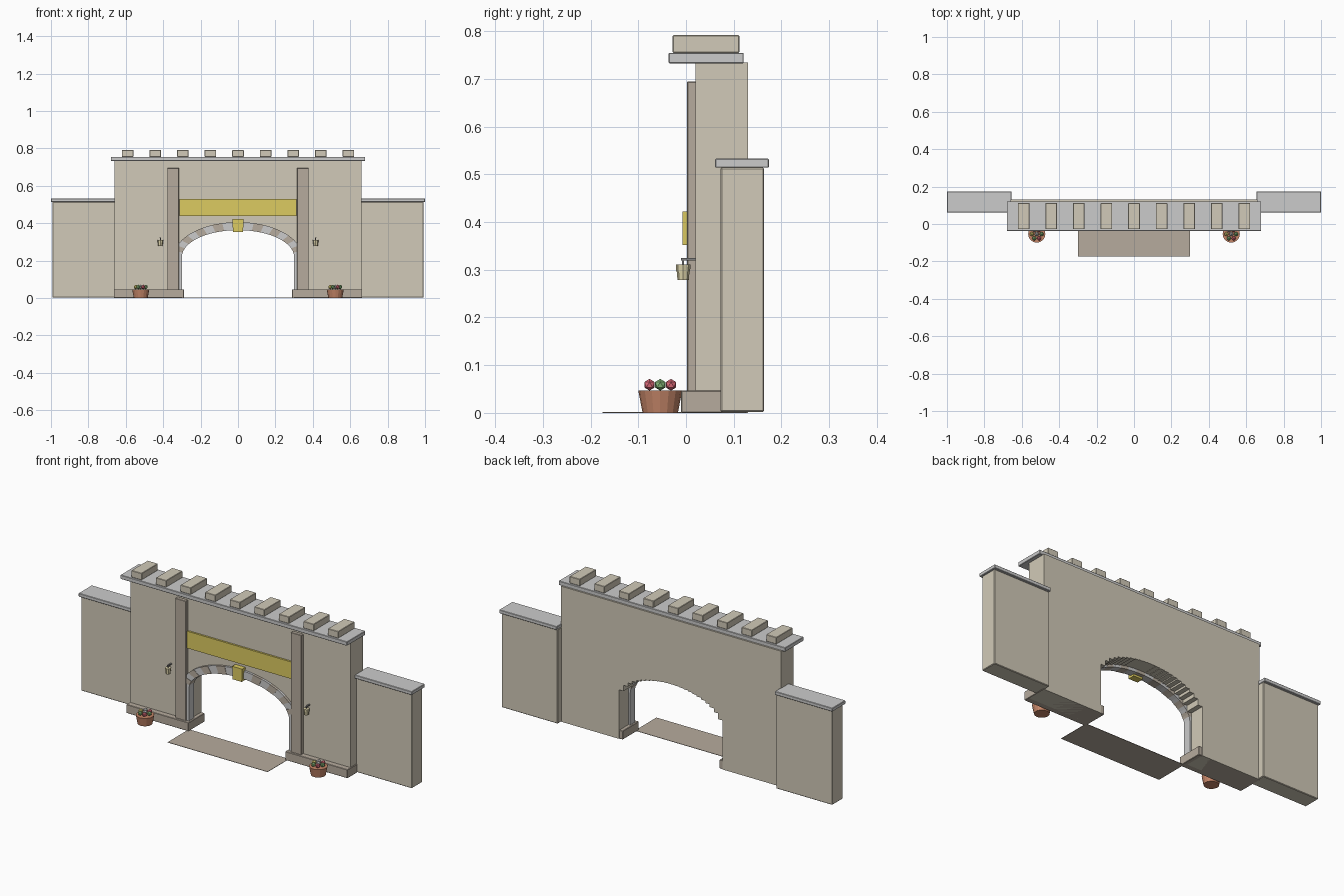
import bpy, bmesh
from math import sin, cos, pi, sqrt

if "Cube" in bpy.data.objects:
    bpy.data.objects.remove(bpy.data.objects["Cube"])

def material(name, r, g, b):
    m = bpy.data.materials.new(name)
    m.diffuse_color = (r, g, b, 1)
    m.use_nodes = True
    m.node_tree.nodes["Principled BSDF"].inputs["Base Color"].default_value = m.diffuse_color
    return m

STONE = material("stone", 0.64, 0.59, 0.48)
DARK = material("dark_stone", 0.47, 0.41, 0.34)
PALE = material("pale_stone", 0.70, 0.71, 0.68)
GOLD = material("gold", 0.72, 0.60, 0.12)
CLAY = material("clay", 0.56, 0.24, 0.14)
LAMP = material("lamp", 0.72, 0.65, 0.40)
IRON = material("iron", 0.22, 0.22, 0.22)
BLOOMS = [material("bloom_" + n, *c) for n, c in (
    ("green", (0.25, 0.5, 0.2)), ("red", (0.75, 0.15, 0.2)),
    ("white", (0.6, 0.6, 0.62)), ("yellow", (0.8, 0.7, 0.2)))]

def finish(name, bm, mat):
    bmesh.ops.recalc_face_normals(bm, faces=bm.faces)
    me = bpy.data.meshes.new(name)
    bm.to_mesh(me)
    bm.free()
    me.materials.append(mat)
    ob = bpy.data.objects.new(name, me)
    bpy.context.collection.objects.link(ob)
    return ob

def box(name, x, y, z, mat, bevel=0.0):
    bm = bmesh.new()
    bmesh.ops.create_cube(bm, size=1)
    for v in bm.verts:
        v.co = [(lo + hi) / 2 + c * (hi - lo) for c, (lo, hi) in zip(v.co, (x, y, z))]
    ob = finish(name, bm, mat)
    if bevel:
        b = ob.modifiers.new("bevel", 'BEVEL')
        b.width, b.segments = bevel, 1
    return ob

def prism(name, pts, y0, y1, mat):
    # extrude an xz outline along y
    bm = bmesh.new()
    f = bm.faces.new([bm.verts.new((px, y0, pz)) for px, pz in pts])
    ext = bmesh.ops.extrude_face_region(bm, geom=[f])["geom"]
    bmesh.ops.translate(bm, vec=(0, y1 - y0, 0),
                        verts=[v for v in ext if isinstance(v, bmesh.types.BMVert)])
    return finish(name, bm, mat)

def cone(name, x, y, z0, z1, r0, r1, sides, mat):
    bm = bmesh.new()
    bmesh.ops.create_cone(bm, cap_ends=True, segments=sides, radius1=r0, radius2=r1, depth=z1 - z0)
    bmesh.ops.translate(bm, vec=(x, y, (z0 + z1) / 2), verts=bm.verts)
    return finish(name, bm, mat)

def ball(name, x, y, z, r, mat):
    bm = bmesh.new()
    bmesh.ops.create_icosphere(bm, subdivisions=1, radius=r)
    bmesh.ops.translate(bm, vec=(x, y, z), verts=bm.verts)
    return finish(name, bm, mat)

SPRING, TOP = 0.22, 0.735

# paired parts, left and right
for side, s in (("left", -1), ("right", 1)):
    def span(a, b):
        return tuple(sorted((s * a, s * b)))
    box(side + "_pier", span(0.31, 0.66), (0.02, 0.13), (0, TOP), STONE)
    box(side + "_side_wall", span(0.655, 0.993), (0.072, 0.164), (0.002, 0.514), STONE, 0.003)
    box(side + "_side_coping", span(0.655, 1.0), (0.061, 0.174), (0.514, 0.533), PALE, 0.002)
    box(side + "_plinth", span(0.29, 0.664), (-0.01, 0.128), (0, 0.047), DARK, 0.002)
    box(side + "_pilaster", span(0.315, 0.378), (0.002, 0.03), (0.045, 0.695), DARK, 0.002)
    box(side + "_jamb", span(0.30, 0.33), (0.008, 0.05), (0.047, SPRING), PALE)

    # wall lamp on a bracket
    lx = s * 0.415
    box(side + "_lamp_bracket", (lx - 0.004, lx + 0.004), (-0.01, 0.022), (0.320, 0.325), IRON)
    box(side + "_lamp_hanger", (lx - 0.002, lx + 0.002), (-0.008, -0.004), (0.308, 0.322), IRON)
    cone(side + "_lamp_body", lx, -0.006, 0.279, 0.300, 0.012, 0.0135, 8, LAMP)
    cone(side + "_lamp_top", lx, -0.006, 0.296, 0.311, 0.0145, 0.0155, 8, LAMP)

    # flower pot
    px, py = s * 0.52, -0.054
    cone(side + "_pot", px, py, 0, 0.047, 0.037, 0.046, 16, CLAY)
    for i in range(7):
        a = i * pi / 3
        r = 0.026 if i < 6 else 0
        ball(f"{side}_flower_{i}", px + r * cos(a), py + r * sin(a), 0.059, 0.0125, BLOOMS[i % 4])

# stepped wall above the arch
N = 24
bm_pts = []
for i in range(N):
    x0, x1 = -0.31 + 0.62 * i / N, -0.31 + 0.62 * (i + 1) / N
    u = (x0 + x1) / 2 / 0.31
    bm_pts += [(x0, SPRING + 0.16 * sqrt(1 - u * u)), (x1, SPRING + 0.16 * sqrt(1 - u * u))]
prism("arch_wall", bm_pts + [(0.31, TOP), (-0.31, TOP)], 0.02, 0.13, STONE)

# arch stones
COUNT = 19
def ring(a, grow):
    return ((0.30 + grow) * cos(a), SPRING + (0.143 + grow) * sin(a))
for i in range(COUNT):
    a0, a1 = pi * i / COUNT, pi * (i + 1) / COUNT
    am = (a0 + a1) / 2
    prism(f"arch_stone_{i}", [ring(a0, 0), ring(am, 0), ring(a1, 0),
                              ring(a1, 0.043), ring(am, 0.043), ring(a0, 0.043)],
          0.006 if i % 2 else 0.008, 0.05, DARK if i % 2 else PALE)
prism("keystone", [(-0.027, 0.352), (0.027, 0.352), (0.03, 0.422), (-0.03, 0.422)], -0.007, 0.03, GOLD)

# banner panel, coping, merlons and paving
box("banner_panel", (-0.312, 0.312), (0.01, 0.025), (0.438, 0.53), GOLD)
box("wall_coping", (-0.68, 0.68), (-0.037, 0.121), (0.733, 0.755), PALE, 0.002)
for i in range(9):
    cx = (i - 4) * 0.1475
    box(f"merlon_{i}", (cx - 0.031, cx + 0.031), (-0.028, 0.112), (0.755, 0.792), STONE, 0.002)
box("paving", (-0.30, 0.30), (-0.175, 0.008), (0, 0.002), DARK)
